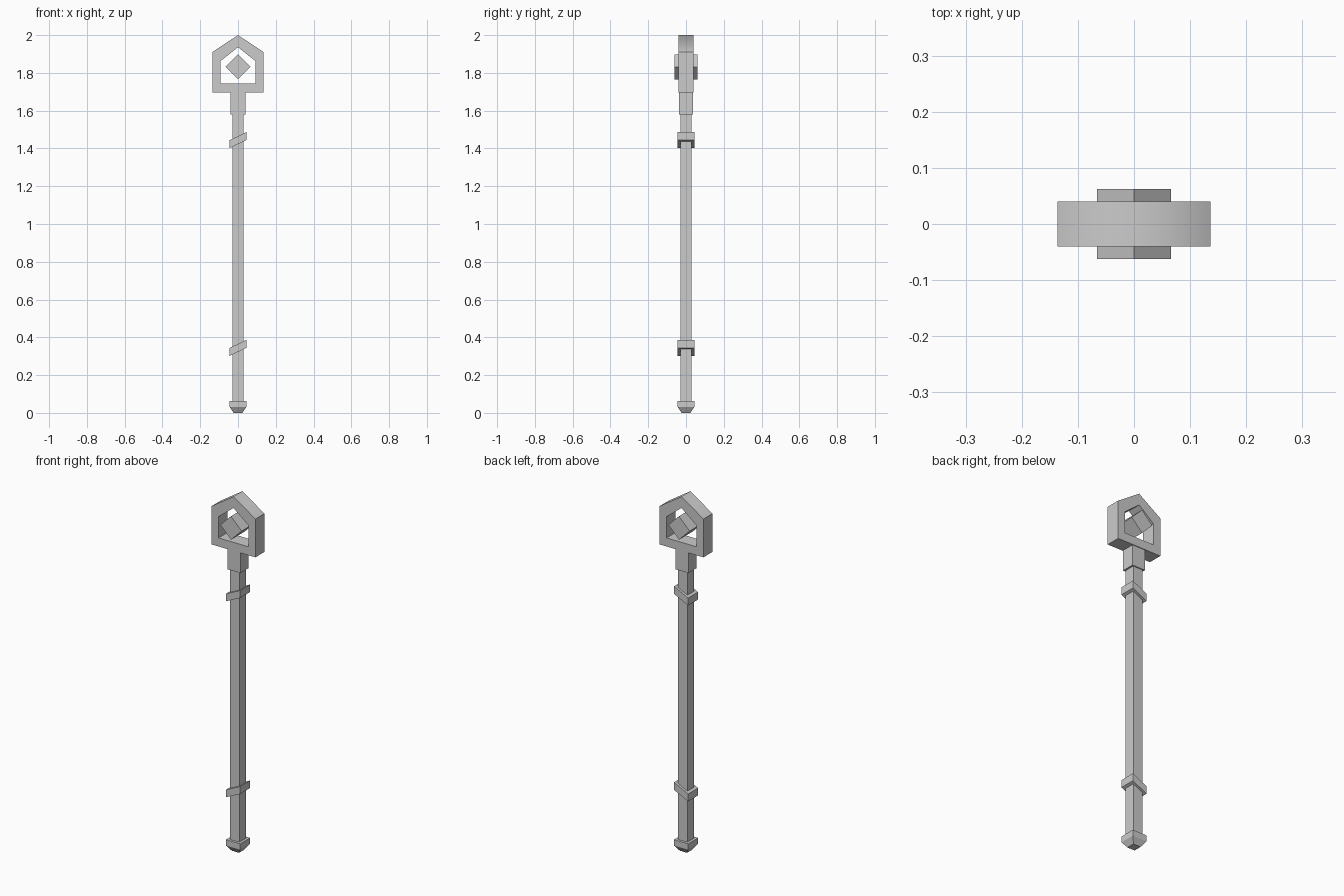
import bpy

if "Cube" in bpy.data.objects:
    bpy.data.objects.remove(bpy.data.objects["Cube"])


def make(name, verts, faces):
    mesh = bpy.data.meshes.new(name)
    mesh.from_pydata(verts, [], faces)
    mesh.update()
    obj = bpy.data.objects.new(name, mesh)
    bpy.context.collection.objects.link(obj)
    return obj


def prism(name, profile, depth):
    """Counter-clockwise x/z profile extruded from -depth to +depth along y."""
    n = len(profile)
    verts = [(x, y, z) for y in (-depth, depth) for x, z in profile]
    faces = [tuple(range(n)), tuple(range(2 * n - 1, n - 1, -1))]
    faces += [(i, n + i, n + (i + 1) % n, (i + 1) % n) for i in range(n)]
    return make(name, verts, faces)


def box(name, x, y, z0, z1):
    return prism(name, [(-x, z0), (x, z0), (x, z1), (-x, z1)], y)


def house(half, bottom, shoulder, apex):
    return [(-half, bottom), (half, bottom), (half, shoulder), (0, apex), (-half, shoulder)]


# Square shaft and the thicker neck under the head
box("shaft", 0.03, 0.03, 0.03, 1.60)
box("neck", 0.04, 0.036, 1.58, 1.70)

# Slanted wrap bands
for label, z in (("lower", 0.302), ("upper", 1.402)):
    w, h, rise = 0.044, 0.042, 0.042
    prism(label + "_band", [(-w, z), (w, z + rise), (w, z + rise + h), (-w, z + h)], w)

# Foot cap: square collar tapering to the bottom
levels = [(0.023, 0.0), (0.044, 0.031), (0.044, 0.064)]
verts = [(sx * r, sy * r, z) for r, z in levels
         for sx, sy in ((-1, -1), (1, -1), (1, 1), (-1, 1))]
faces = [(3, 2, 1, 0), (8, 9, 10, 11)]
faces += [(k + i, k + (i + 1) % 4, k + 4 + (i + 1) % 4, k + 4 + i)
          for k in (0, 4) for i in range(4)]
make("foot_cap", verts, faces)

# Open five-sided head frame: front outer, front inner, back outer, back inner
loops = [house(0.136, 1.695, 1.91, 2.0), house(0.093, 1.743, 1.862, 1.936)]
verts = [(x, y, z) for y in (-0.04, 0.04) for loop in loops for x, z in loop]
faces = []
for i in range(5):
    j = (i + 1) % 5
    faces += [(i, j, 5 + j, 5 + i),
              (10 + j, 10 + i, 15 + i, 15 + j),
              (j, i, 10 + i, 10 + j),
              (5 + i, 5 + j, 15 + j, 15 + i)]
frame = make("head_frame", verts, faces)
# The roof shades smoothly over the ridge
for p in frame.data.polygons:
    p.use_smooth = p.normal.z > 0.5 and p.center.z > 1.94

# Diamond floating in the frame
c, r = 1.832, 0.066
prism("diamond", [(0, c - r), (r, c), (0, c + r), (-r, c)], 0.062)
